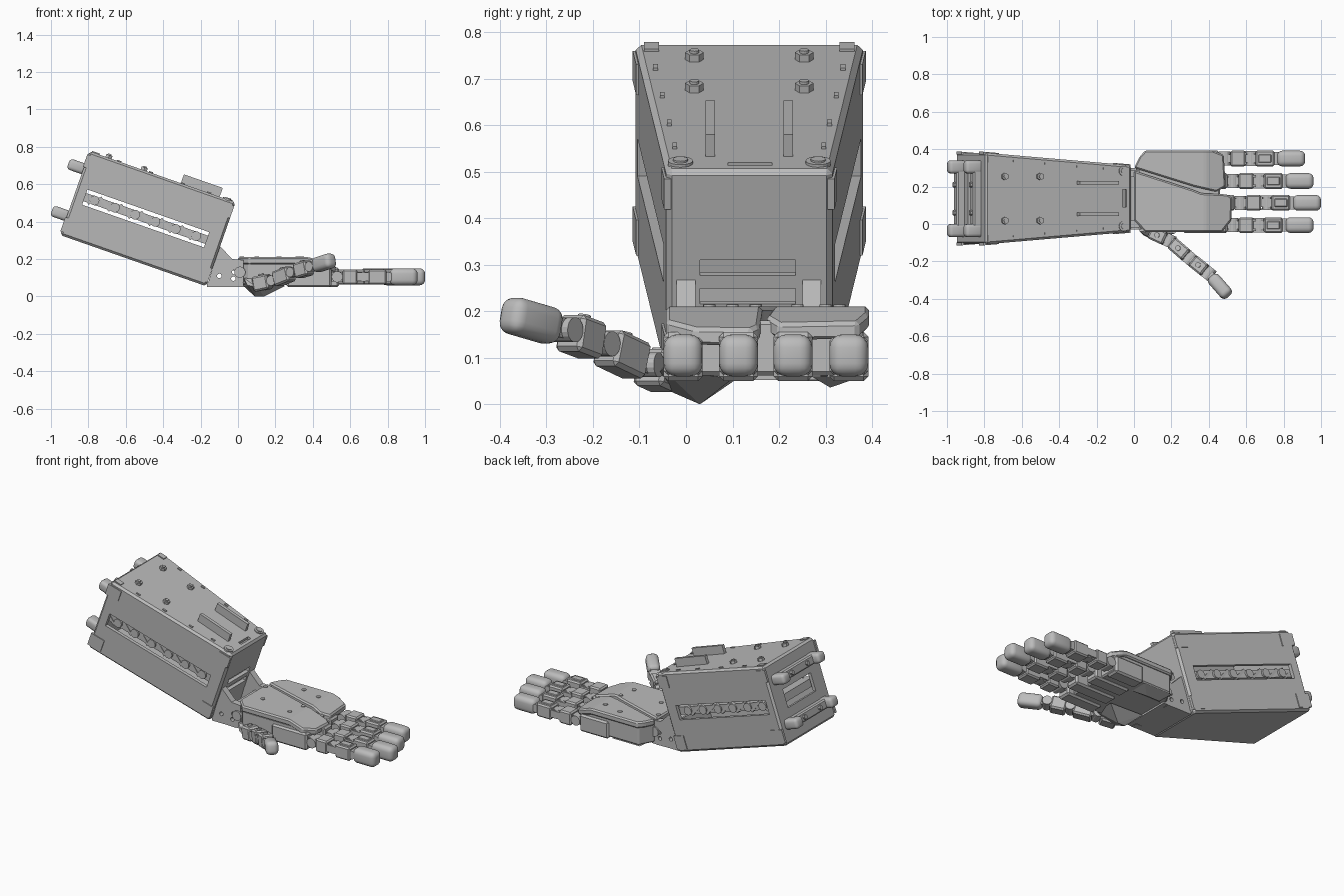
import bpy, bmesh, math
from mathutils import Matrix, Vector

if "Cube" in bpy.data.objects:
    bpy.data.objects.remove(bpy.data.objects["Cube"])

grey = bpy.data.materials.new("machine_grey")
grey.use_nodes = True
grey.diffuse_color = (0.5, 0.5, 0.5, 1)
grey.node_tree.nodes["Principled BSDF"].inputs["Base Color"].default_value = grey.diffuse_color

I = Matrix.Identity(4)
ARM = Matrix.Translation((-0.17, 0, 0.055)) @ Matrix.Rotation(math.radians(19.3), 4, 'Y')
SIDE = Matrix.Rotation(math.pi / 2, 4, 'X')      # profile in x-z, extruded along -y


def finish(name, bm, M=I, bevel=0, segs=1):
    if bevel:
        bmesh.ops.bevel(bm, geom=bm.edges[:], offset=bevel, segments=segs, profile=0.5, affect='EDGES')
    bmesh.ops.recalc_face_normals(bm, faces=bm.faces)
    bm.transform(M)
    me = bpy.data.meshes.new(name)
    bm.to_mesh(me)
    bm.free()
    me.materials.append(grey)
    ob = bpy.data.objects.new(name, me)
    bpy.context.scene.collection.objects.link(ob)
    bpy.ops.object.select_all(action='DESELECT')
    ob.select_set(True)
    bpy.context.view_layer.objects.active = ob
    if segs > 1:
        bpy.ops.object.shade_smooth_by_angle(angle=math.radians(35))
    return ob


def prism(name, pts, h0, h1, M=I, bevel=0, segs=1, droop=None):
    bm = bmesh.new()
    face = bm.faces.new([bm.verts.new((x, y, h0)) for x, y in pts])
    new = bmesh.ops.extrude_face_region(bm, geom=[face])["geom"]
    bmesh.ops.translate(bm, vec=(0, 0, h1 - h0), verts=[v for v in new if isinstance(v, bmesh.types.BMVert)])
    if droop:
        bmesh.ops.bisect_plane(bm, geom=bm.verts[:] + bm.edges[:] + bm.faces[:],
                               plane_co=(droop, 0, 0), plane_no=(1, 0, 0))
        for v in bm.verts:
            v.co.z -= max(0, v.co.x - droop) * 0.33
    return finish(name, bm, M, bevel, segs)


def box(name, lo, hi, M=I, bevel=0, segs=1):
    return prism(name, [(lo[0], lo[1]), (hi[0], lo[1]), (hi[0], hi[1]), (lo[0], hi[1])],
                 lo[2], hi[2], M, bevel, segs)


def rod(name, at, r, depth, M=I, axis='Z', sides=16):
    bm = bmesh.new()
    bmesh.ops.create_cone(bm, cap_ends=True, segments=sides, radius1=r, radius2=r, depth=depth)
    turn = {'Z': I, 'Y': SIDE, 'X': Matrix.Rotation(math.pi / 2, 4, 'Y')}[axis]
    return finish(name, bm, M @ Matrix.Translation(at) @ turn)


def hull(name, pts):
    bm = bmesh.new()
    for p in pts:
        bm.verts.new(p)
    bmesh.ops.convex_hull(bm, input=bm.verts[:])
    return finish(name, bm)


def cut(ob, *cutters):
    for c in cutters:
        mod = ob.modifiers.new("cut", 'BOOLEAN')
        mod.operation, mod.object, mod.solver = 'DIFFERENCE', c, 'EXACT'
        bpy.context.view_layer.objects.active = ob
        bpy.ops.object.modifier_apply(modifier=mod.name)
        bpy.data.objects.remove(c)


# Forearm casing: tapered hollow box, local x runs from -0.827 (rear) to 0
MID, LEN, HIGH = 0.136, 0.827, 0.475
def half(u):
    return 0.178 + 0.067 * u / LEN
def plan(u0, u1, inset=0):
    a, b = half(u0) - inset, half(u1) - inset
    return [(-u0, MID - a), (-u0, MID + a), (-u1, MID + b), (-u1, MID - b)]

casing = prism("forearm_casing", plan(0, LEN), 0, HIGH, ARM, 0.012)
cut(casing,
    prism("cavity", plan(0.02, LEN - 0.02, 0.022), 0.02, HIGH - 0.02, ARM),
    box("side_slot", (-0.77, -0.5, 0.192), (-0.08, 0.8, 0.278), ARM),
    box("rear_slot", (-1, 0.0, 0.19), (-0.78, 0.27, 0.3), ARM),
    box("front_slot_upper", (-0.1, 0.03, 0.235), (0.1, 0.235, 0.27), ARM),
    box("front_slot_lower", (-0.1, 0.03, 0.17), (0.1, 0.235, 0.205), ARM),
    box("top_slot", (-0.05, 0.09, 0.4), (-0.03, 0.185, 0.6), ARM))

# Tray of motors seen through the side slots
prism("motor_tray", plan(0.06, 0.79, 0.03), 0.212, 0.258, ARM)
for s in (-1, 1):
    for i in range(6):
        u = 0.14 + i * 0.115
        y = MID + s * (half(u) - 0.035)
        rod("tray_roller", (-u, y, 0.235), 0.026, 0.03, ARM, 'Y')
        brace = ARM @ Matrix.Translation((-u - 0.055, y, 0.235)) @ Matrix.Rotation(0.6, 4, 'Y')
        box("tray_brace", (-0.045, -0.012, -0.008), (0.045, 0.012, 0.008), brace)
    # Corner plates wrapped on the side walls
    for u0, u1 in ((0.745, 0.833), (0.0, 0.075)):
        for v0, v1 in ((0.02, 0.1), (0.385, 0.455)):
            strip = [(-u, MID + s * (half(u) + d)) for u, d in
                     ((u0, -0.01), (u1, -0.01), (u1, 0.005), (u0, 0.005))]
            prism("corner_plate", strip, v0, v1, ARM)
    # Top fins, nuts, corner bosses and little tabs
    y = MID + s * 0.084
    box("top_fin", (-0.31, y - 0.01, HIGH - 0.01), (-0.09, y + 0.01, HIGH + 0.05), ARM)
    rod("corner_boss", (-0.045, MID + s * 0.148, HIGH), 0.027, 0.012, ARM)
    rod("corner_boss_cap", (-0.045, MID + s * 0.148, HIGH + 0.004), 0.016, 0.012, ARM)
    for u in (0.52, 0.72):
        rod("top_nut", (-u, MID + s * 0.118, HIGH + 0.006), 0.02, 0.02, ARM, sides=6)
        rod("top_bolt", (-u, MID + s * 0.118, HIGH + 0.012), 0.01, 0.02, ARM)
    for u in (0.15, 0.3, 0.48, 0.66):
        box("edge_tab", (-u - 0.012, MID + s * (half(u) - 0.03) - 0.005, HIGH - 0.01),
            (-u + 0.012, MID + s * (half(u) - 0.03) + 0.005, HIGH + 0.006), ARM)
    box("rear_top_block", (-0.815, MID + s * 0.21 - 0.016, HIGH - 0.01),
        (-0.77, MID + s * 0.21 + 0.016, HIGH + 0.006), ARM)

# Rear rails with rounded end lugs
for v in (0.109, 0.375):
    box("rear_rail", (-0.87, -0.06, v - 0.028), (-0.81, 0.335, v + 0.028), ARM, 0.008)
    for y in (-0.035, 0.305):
        box("rear_lug", (-0.912, y - 0.035, v - 0.03), (-0.81, y + 0.035, v + 0.03), ARM, 0.018, 3)
    for y in (0.06, 0.21):
        rod("rail_bolt", (-0.873, y, v), 0.014, 0.02, ARM, 'X', 6)

# Wrist: two drilled cheeks, floor and cross bars
cheek = [(-0.165, 0.055), (0.0, 0.05), (0.03, 0.08), (0.03, 0.195), (-0.03, 0.2), (-0.1, 0.272)]
for y in (-0.02, 0.25):
    c = prism("wrist_cheek", cheek, -y - 0.04, -y, SIDE)
    cut(c, *[rod("hole", (x, y, z), 0.012, 0.3, I, 'Y') for x, z in ((-0.1, 0.11), (-0.02, 0.13), (-0.025, 0.095))])
box("wrist_floor", (-0.165, -0.02, 0.052), (0.03, 0.29, 0.075))
box("wrist_bar", (-0.06, 0.0, 0.14), (-0.02, 0.27, 0.165))
rod("wrist_pin", (0.01, 0.135, 0.13), 0.03, 0.33, I, 'Y')

# Palm: body and two back-of-hand cover plates
body = [(0.01, 0.02), (0.06, -0.038), (0.46, -0.038), (0.46, 0.38), (0.06, 0.38), (0.01, 0.29)]
prism("palm_body", body, 0.062, 0.18, I, 0.008)
outer = [(0.0, 0.3), (0.03, 0.36), (0.06, 0.393), (0.42, 0.393), (0.48, 0.37), (0.49, 0.2), (0.44, 0.172), (0.32, 0.2)]
inner = [(0.0, 0.285), (0.31, 0.185), (0.36, 0.165), (0.5, 0.158), (0.525, 0.14), (0.52, 0.02),
         (0.47, -0.043), (0.06, -0.043), (0.0, 0.02)]
prism("outer_cover", outer[::-1], 0.172, 0.21, I, 0.008, droop=0.38)
prism("inner_cover", inner[::-1], 0.172, 0.21, I, 0.008, droop=0.38)
for x, y in ((0.22, 0.33), (0.34, 0.3), (0.32, 0.05), (0.34, 0.15), (0.02, 0.24), (0.1, 0.1)):
    rod("cover_screw", (x, y, 0.21), 0.013, 0.008)

# Underside of the palm
hull("thumb_mount", [(0.03, -0.04, 0.1), (0.03, 0.11, 0.055), (0.09, 0.03, 0), (0.14, 0.03, 0),
                     (0.25, 0.1, 0.055), (0.22, -0.05, 0.075), (0.1, -0.085, 0.05), (0.05, -0.06, 0.06)])
hull("palm_heel", [(0.04, 0.27, 0.06), (0.05, 0.38, 0.06), (0.08, 0.31, 0.036), (0.17, 0.31, 0.036),
                   (0.24, 0.27, 0.06), (0.24, 0.38, 0.06)])


def finger(prefix, M, length):
    """Segments along local x, tip at x = 0, centred on the axis."""
    w, h = 0.042, 0.045
    box(prefix + "_tip", (-0.15, -w, -h), (0, w, h), M, 0.028, 4)
    box(prefix + "_middle", (-0.265, -w, -h + 0.004), (-0.165, w, h - 0.006), M, 0.008)
    box(prefix + "_middle_pad", (-0.25, -0.022, -h + 0.01), (-0.18, 0.022, h), M, 0.004)
    box(prefix + "_link", (-length, -0.022, -0.025), (-0.1, 0.022, 0.025), M)
    for x in (-0.157, -0.29):
        rod(prefix + "_pin", (x, 0, 0), 0.026, 0.07, M, 'Y')
    for s in (-1, 1):
        box(prefix + "_side_strap", (-0.33, s * 0.034 - 0.005, -0.022), (-0.23, s * 0.034 + 0.005, 0.022), M)
    box(prefix + "_lower", (-0.40, -w, -h + 0.004), (-0.32, w, h - 0.006), M, 0.008)


# Four fingers with knuckle blocks reaching under the palm
for name, y, tip in (("little", 0.35, 0.915), ("ring", 0.23, 0.96), ("middle", 0.113, 1.0), ("index", -0.006, 0.96)):
    finger(name + "_finger", Matrix.Translation((tip, y, 0.105)), tip - 0.4)
    box(name + "_knuckle", (0.26, y - 0.042, 0.05), (tip - 0.46, y + 0.042, 0.155), I, 0.01)
    rod(name + "_knuckle_pin", (tip - 0.43, y, 0.105), 0.03, 0.075, I, 'Y')


def along(a, b):
    x = (b - a).normalized()
    y = Vector((0, 0, 1)).cross(x).normalized()
    return Matrix.Translation(b) @ Matrix((x, y, x.cross(y))).transposed().to_4x4()


# Thumb: chain of tapered-off blocks swinging outward
joints = [Vector(p) for p in ((0.07, -0.035, 0.06), (0.19, -0.09, 0.085), (0.30, -0.185, 0.13),
                              (0.40, -0.265, 0.16), (0.505, -0.385, 0.195))]
for i, part in enumerate(("base", "lower", "middle", "tip")):
    M = along(joints[i], joints[i + 1])
    size = (joints[i + 1] - joints[i]).length
    tip = part == "tip"
    gap = 0 if tip else 0.022
    box("thumb_" + part, (-size + 0.022, -0.036, -0.04), (-gap, 0.036, 0.04), M,
        0.026 if tip else 0.009, 4 if tip else 1)
    if not tip:
        box("thumb_link", (-0.05, -0.018, -0.022), (0.05, 0.018, 0.022), M)
        rod("thumb_pin", (0, 0, 0), 0.027, 0.07, M, 'Y')
        rod("thumb_screw", (-size / 2, 0, 0.042), 0.014, 0.012, M)
